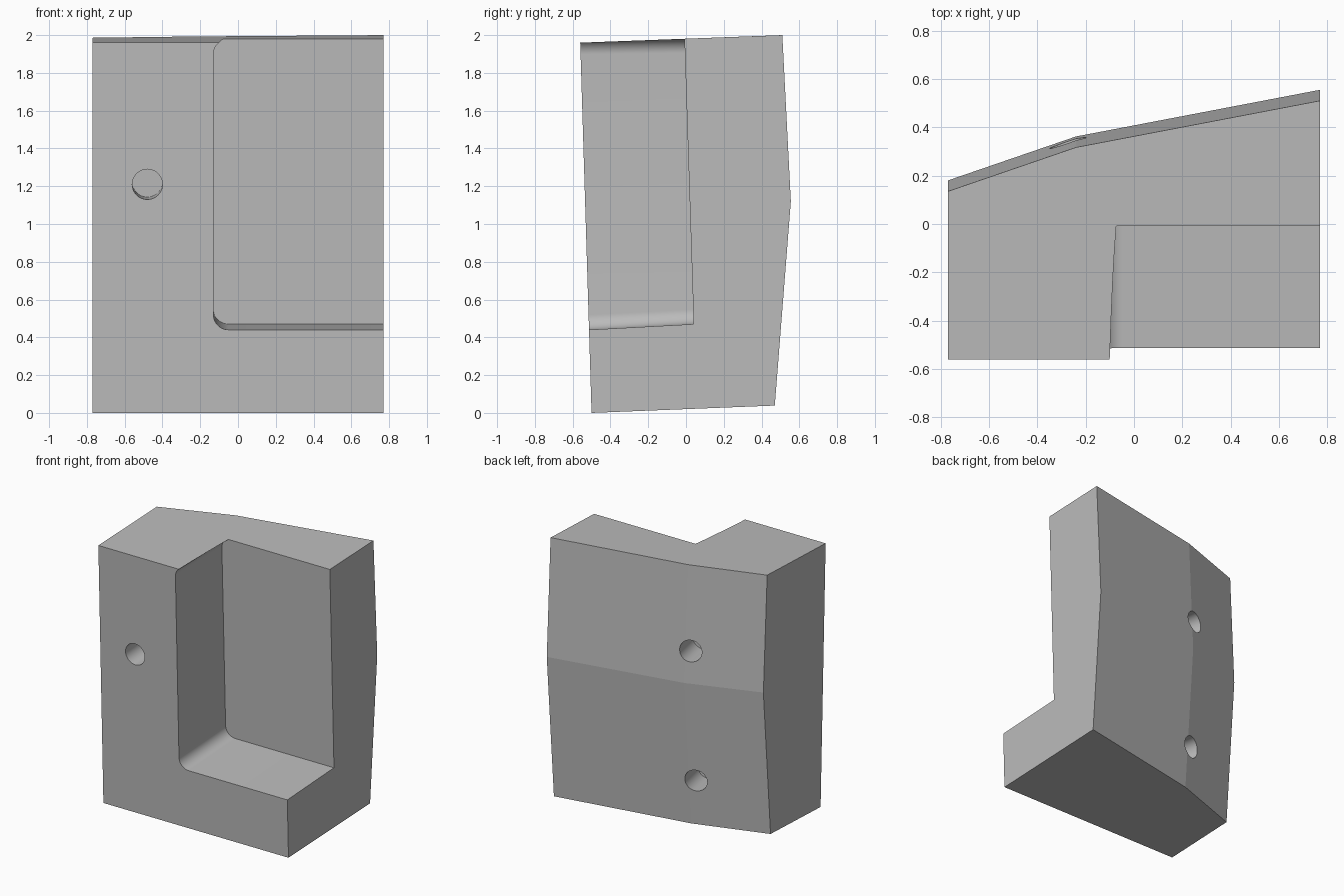
import bpy, bmesh, math
from mathutils import Vector

cube = bpy.data.objects.get("Cube")
if cube:
    bpy.data.objects.remove(cube, do_unlink=True)

grey = bpy.data.materials.new("plain_grey")
grey.use_nodes = True
grey.diffuse_color = (0.5, 0.5, 0.5, 1)
grey.node_tree.nodes["Principled BSDF"].inputs["Base Color"].default_value = (0.5, 0.5, 0.5, 1)


def loft(name, sections):
    """Skin a solid through equal-length point loops and cap both ends."""
    bm = bmesh.new()
    rings = [[bm.verts.new(p) for p in s] for s in sections]
    for a, b in zip(rings, rings[1:]):
        for i in range(len(a)):
            j = (i + 1) % len(a)
            bm.faces.new((a[i], a[j], b[j], b[i]))
    bm.faces.new(rings[0])
    bm.faces.new(rings[-1])
    bmesh.ops.recalc_face_normals(bm, faces=bm.faces)
    mesh = bpy.data.meshes.new(name)
    bm.to_mesh(mesh)
    bm.free()
    mesh.materials.append(grey)
    obj = bpy.data.objects.new(name, mesh)
    bpy.context.collection.objects.link(obj)
    return obj


def section(x, shift):
    """Side outline of the block, with the back moved by shift."""
    back = [(0.47, 0.02, 0.04), (0.555, 1.12, 0), (0.51, 1.981, 0.037)]
    return ([(x, -0.5, 0), *[(x, y + shift, z + k * (y + shift)) for y, z, k in back],
             (x, -0.56, 1.96)])


# Block with a faceted back
block = loft("bracket_block", [section(-0.77, -0.375), section(-0.24, -0.193), section(0.77, 0)])

# Open pocket with rounded inner corners
LEFT, LOW, HIGH, R = -0.13, 0.44, 1.978, 0.08
outline = [(0.9, HIGH), (0.9, LOW)]
for cz, start in ((LOW + R, 270), (HIGH - R, 180)):
    for i in range(17):
        a = math.radians(start - 90 * i / 16)
        outline.append((LEFT + R + R * math.cos(a), cz + R * math.sin(a)))


def pocket_ring(t):
    return [(x, -0.5 - 0.032 * z + 0.555 * t,
             z + t * (0.03 - 0.024 * (z - LOW) / (HIGH - LOW))) for x, z in outline]


cutters = [loft("pocket_cutter", [pocket_ring(-0.2), pocket_ring(1)])]


# Blind round holes
def hole(name, mouth, inward, depth):
    axis = Vector(inward).normalized()
    side = axis.cross(Vector((0, 0, 1))).normalized()
    up = side.cross(axis)
    rings = []
    for d in (-0.1, depth):
        c = Vector(mouth) + axis * d
        rings.append([c + 0.08 * (side * math.cos(a) + up * math.sin(a))
                      for a in (math.tau * i / 64 for i in range(64))])
    cutters.append(loft(name, rings))


hole("front_hole_cutter", (-0.48, -0.536, 1.21), (0, 1, 0.05), 0.25)
hole("upper_hole_cutter", (-0.275, 0.338, 1.36), (0.25, -1, -0.05), 0.25)
hole("lower_hole_cutter", (-0.285, 0.29, 0.37), (0.25, -1, -0.05), 0.25)

# Cut the openings and finish the shading
bpy.context.view_layer.objects.active = block
block.select_set(True)
for c in cutters:
    mod = block.modifiers.new(c.name, "BOOLEAN")
    mod.operation = "DIFFERENCE"
    mod.solver = "EXACT"
    mod.object = c
    bpy.ops.object.modifier_apply(modifier=mod.name)
    bpy.data.objects.remove(c, do_unlink=True)
bpy.ops.object.shade_smooth_by_angle(angle=math.radians(7))
